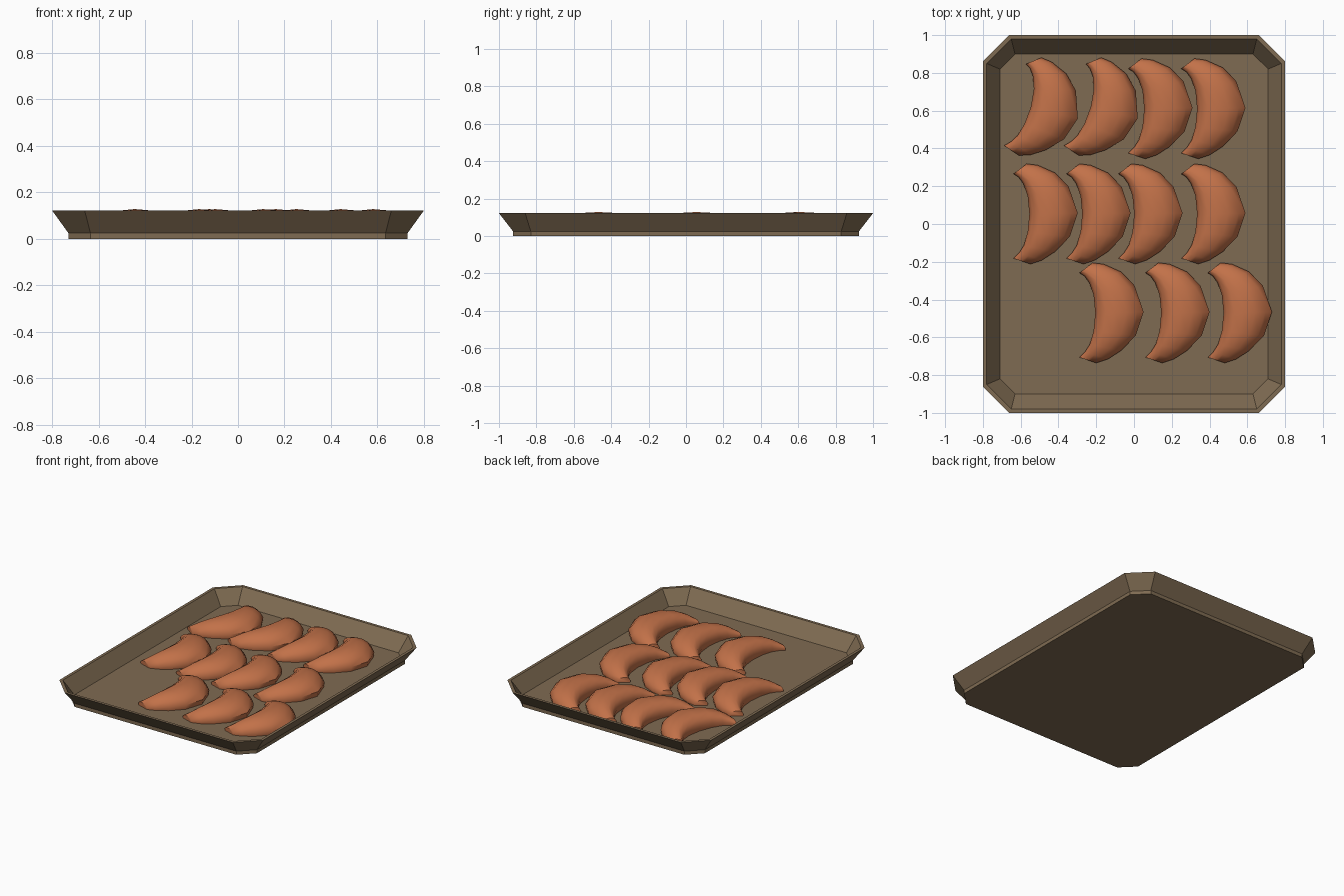
import bpy, bmesh, math
from mathutils import Matrix, Vector

if "Cube" in bpy.data.objects:
    bpy.data.objects.remove(bpy.data.objects["Cube"])


def material(name, rgb):
    m = bpy.data.materials.new(name)
    m.diffuse_color = (*rgb, 1)
    m.use_nodes = True
    m.node_tree.nodes["Principled BSDF"].inputs["Base Color"].default_value = m.diffuse_color
    return m


TRAY = material("baked brown metal", (0.212, 0.147, 0.084))
PASTRY = material("golden pastry", (0.54, 0.166, 0.066))
FLOOR = 0.025


def loft(name, rings, mat):
    """Skin a list of equal-length rings and cap both ends."""
    bm = bmesh.new()
    loops = [[bm.verts.new(p) for p in r] for r in rings]
    n = len(loops[0])
    for a, b in zip(loops, loops[1:]):
        for i in range(n):
            j = (i + 1) % n
            bm.faces.new((a[i], a[j], b[j], b[i]))
    bm.faces.new(loops[0][::-1])
    bm.faces.new(loops[-1])
    bmesh.ops.recalc_face_normals(bm, faces=bm.faces)
    me = bpy.data.meshes.new(name)
    bm.to_mesh(me)
    bm.free()
    me.materials.append(mat)
    ob = bpy.data.objects.new(name, me)
    bpy.context.collection.objects.link(ob)
    return ob


def octagon(hx, hy, c, z):
    """Rectangle with cut corners."""
    return [(hx, hy - c, z), (hx - c, hy, z), (c - hx, hy, z), (-hx, hy - c, z),
            (-hx, c - hy, z), (c - hx, -hy, z), (hx - c, -hy, z), (hx, c - hy, z)]


# Tray: foot, flared outer wall, rim, inner wall, floor
loft("baking_tray", [
    octagon(0.73, 0.925, 0.095, 0),
    octagon(0.73, 0.925, 0.095, FLOOR),
    octagon(0.80, 1.00, 0.14, 0.122),
    octagon(0.78, 0.98, 0.13, 0.122),
    octagon(0.71, 0.90, 0.08, FLOOR)], TRAY)

# Croissant stations: inner x, inner y, outer x, outer y, height
STATIONS = [
    (-0.170, 0.212, -0.100, 0.266, 0.035),
    (-0.143, 0.195, -0.040, 0.258, 0.055),
    (-0.118, 0.160, 0.050, 0.218, 0.080),
    (-0.095, 0.095, 0.122, 0.145, 0.097),
    (-0.086, 0.000, 0.170, 0.005, 0.103),
    (-0.095, -0.095, 0.128, -0.120, 0.097),
    (-0.115, -0.165, 0.050, -0.200, 0.080),
    (-0.140, -0.205, -0.020, -0.245, 0.055),
    (-0.170, -0.235, -0.080, -0.265, 0.030),
]
# Domed cross-section: fraction across, fraction of height
SECTION = [(0.03, 0), (0, 0.35), (0.07, 0.72), (0.22, 0.95), (0.42, 1.0),
           (0.65, 0.95), (0.86, 0.72), (1, 0.35), (0.97, 0)]


def croissant(name, x, y, turn):
    rot = Matrix.Rotation(math.radians(turn), 3, 'Z')
    rings = []
    for ix, iy, ox, oy, h in STATIONS:
        a, b = Vector((ix, iy, 0)), Vector((ox, oy, 0))
        rings.append([rot @ (a.lerp(b, t) + Vector((0, 0, h * k))) + Vector((x, y, FLOOR))
                      for t, k in SECTION])
    ob = loft(name, rings, PASTRY)
    bpy.ops.object.select_all(action='DESELECT')
    ob.select_set(True)
    bpy.context.view_layer.objects.active = ob
    bpy.ops.object.shade_smooth_by_angle(angle=math.radians(50))


# Three rows of croissants; two in the back row are turned slightly
PLACES = [(-0.463, 0.598, -15), (-0.146, 0.598, -15), (0.14, 0.61, 0), (0.42, 0.61, 0)]
PLACES += [(x, 0.053, 0) for x in (-0.468, -0.188, 0.087, 0.42)]
PLACES += [(x, -0.471, 0) for x in (-0.119, 0.23, 0.56)]
for i, p in enumerate(PLACES, 1):
    croissant(f"croissant_{i}", *p)
